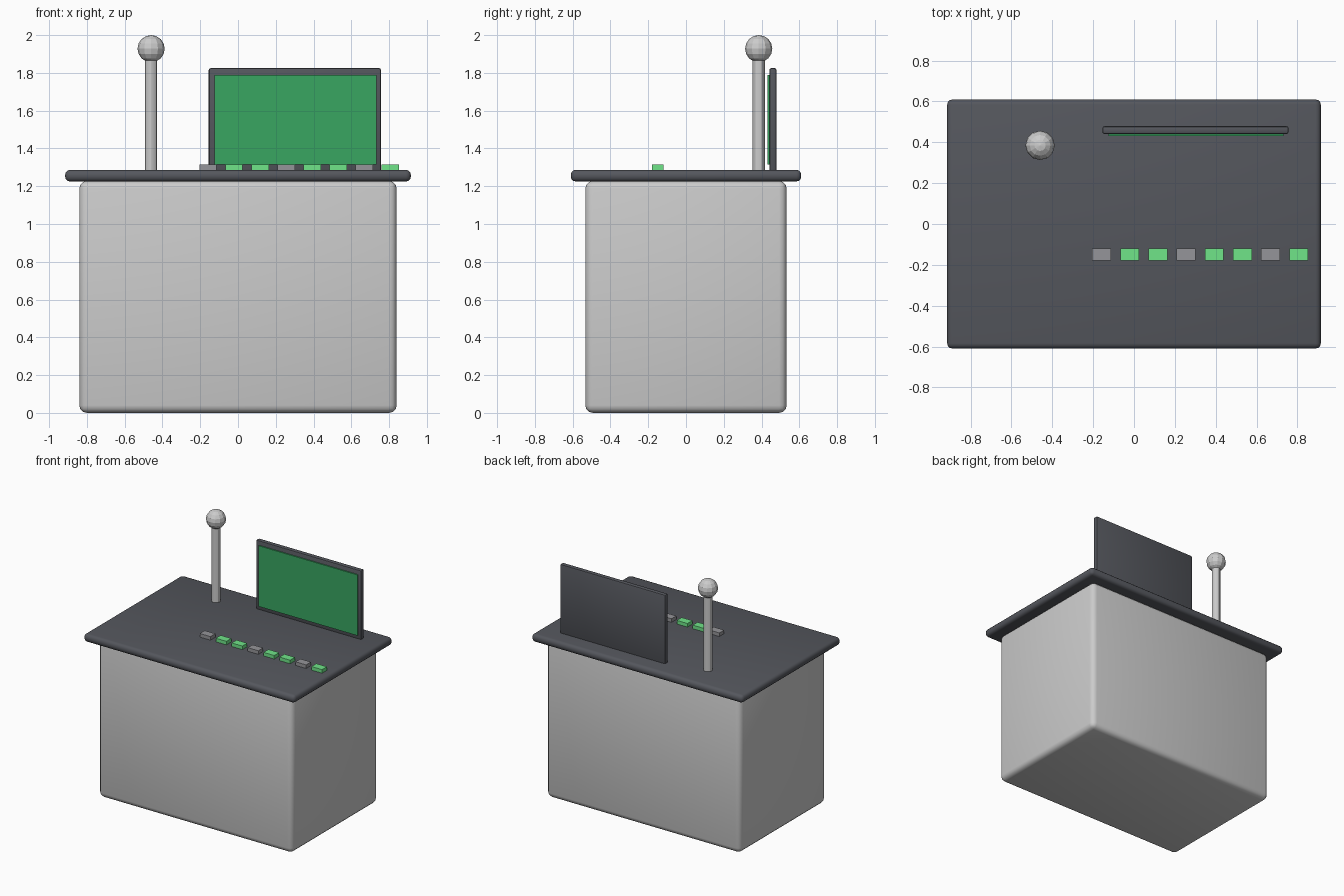
import bpy

if "Cube" in bpy.data.objects:
    bpy.data.objects.remove(bpy.data.objects["Cube"])


def material(name, rgb):
    m = bpy.data.materials.new(name)
    m.diffuse_color = (*rgb, 1)
    m.use_nodes = True
    m.node_tree.nodes["Principled BSDF"].inputs["Base Color"].default_value = m.diffuse_color
    return m


dark = material("dark_slate", (0.09, 0.095, 0.11))
screen_green = material("screen_green", (0.04, 0.38, 0.12))
lit_green = material("lit_green", (0.16, 0.78, 0.25))
dull_grey = material("dull_grey", (0.3, 0.3, 0.32))
light_grey = material("light_grey", (0.6, 0.6, 0.62))


def box(name, lo, hi, mat, bevel=0.0, segments=3):
    """Box between two corners, with optional rounded edges."""
    bpy.ops.mesh.primitive_cube_add(
        size=1, location=[(a + b) / 2 for a, b in zip(lo, hi)])
    ob = bpy.context.object
    ob.name = name
    ob.scale = [b - a for a, b in zip(lo, hi)]
    bpy.ops.object.transform_apply(location=False, rotation=False, scale=True)
    ob.data.materials.append(mat)
    if bevel:
        mod = ob.modifiers.new("rounding", 'BEVEL')
        mod.width = bevel
        mod.segments = segments
        bpy.ops.object.modifier_apply(modifier=mod.name)
        bpy.ops.object.shade_smooth_by_angle()
    return ob


# Cabinet and overhanging worktop
box("cabinet", (-0.84, -0.533, 0), (0.84, 0.533, 1.228), light_grey, 0.04)
box("worktop", (-0.915, -0.61, 1.225), (0.915, 0.61, 1.287), dark, 0.026)

# Monitor standing on the worktop
box("monitor_frame", (-0.155, 0.441, 1.28), (0.757, 0.479, 1.825), dark, 0.01, 2)
box("monitor_screen", (-0.125, 0.432, 1.315), (0.732, 0.45, 1.79), screen_green)

# Row of buttons
for i, lit in enumerate((0, 1, 1, 0, 1, 1, 0, 1)):
    x = -0.159 + 0.138 * i
    box(f"button_{i + 1}", (x - 0.046, -0.179, 1.28), (x + 0.046, -0.119, 1.315),
        lit_green if lit else dull_grey)

# Lever with ball knob
bpy.ops.mesh.primitive_cylinder_add(
    vertices=12, radius=0.032, depth=0.61, location=(-0.46, 0.385, 1.575))
pole = bpy.context.object
pole.name = "lever_pole"
pole.data.materials.append(light_grey)
bpy.ops.object.shade_smooth_by_angle()

bpy.ops.mesh.primitive_uv_sphere_add(
    segments=12, ring_count=8, radius=0.072, location=(-0.46, 0.385, 1.928))
knob = bpy.context.object
knob.name = "lever_knob"
knob.data.materials.append(light_grey)
